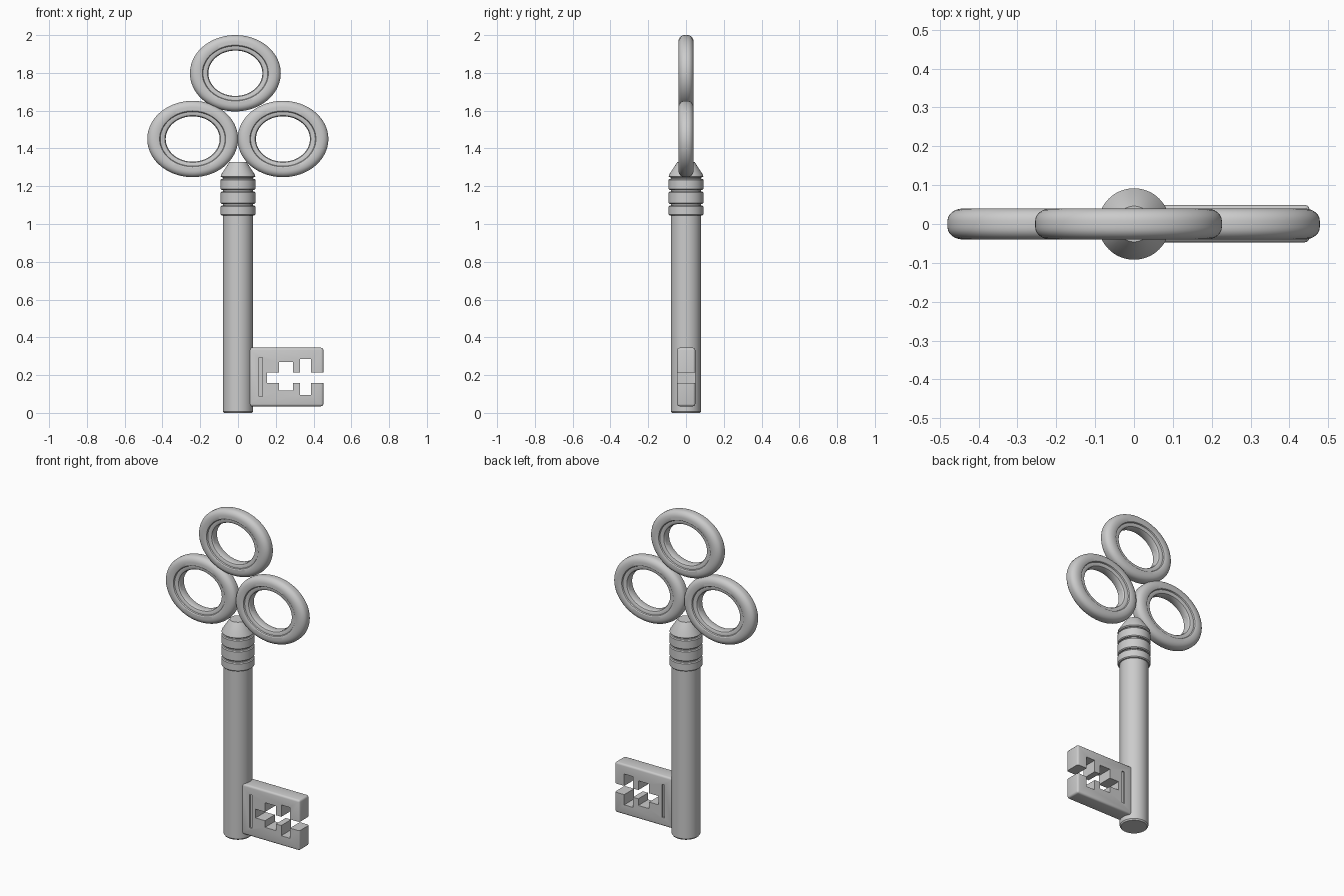
import bpy, bmesh, math

if "Cube" in bpy.data.objects:
    bpy.data.objects.remove(bpy.data.objects["Cube"])


def mesh_object(name, bm):
    bmesh.ops.recalc_face_normals(bm, faces=bm.faces)
    me = bpy.data.meshes.new(name)
    bm.to_mesh(me)
    bm.free()
    ob = bpy.data.objects.new(name, me)
    bpy.context.collection.objects.link(ob)
    return ob


def smooth(ob, angle=30):
    bpy.ops.object.select_all(action='DESELECT')
    ob.select_set(True)
    bpy.context.view_layer.objects.active = ob
    bpy.ops.object.shade_smooth_by_angle(angle=math.radians(angle))


def lathe(name, profile, place, closed, segs=64):
    """Sweep (radius, height) points round an axis; place() maps to xyz."""
    bm = bmesh.new()
    rows = []
    for i in range(segs):
        a = 2 * math.pi * i / segs
        rows.append([bm.verts.new(place(r * math.cos(a), r * math.sin(a), h))
                     for r, h in profile])
    n = len(profile)
    for i in range(segs):
        p, q = rows[i], rows[(i + 1) % segs]
        for j in range(n if closed else n - 1):
            k = (j + 1) % n
            bm.faces.new((p[j], q[j], q[k], p[k]))
    if not closed:
        bm.faces.new([r[0] for r in rows])
        bm.faces.new([r[-1] for r in rows])
    ob = mesh_object(name, bm)
    smooth(ob)
    return ob


def box(name, x0, x1, y0, y1, z0, z1):
    bm = bmesh.new()
    bmesh.ops.create_cube(bm, size=1)
    for v in bm.verts:
        v.co = ((x0 + x1) / 2 + v.co.x * (x1 - x0),
                (y0 + y1) / 2 + v.co.y * (y1 - y0),
                (z0 + z1) / 2 + v.co.z * (z1 - z0))
    return mesh_object(name, bm)


# Shaft with three collar bands and a conical cap
shaft = [(0.074, 0), (0.08, 0.008), (0.08, 1.045)]
for z0, z1 in ((1.045, 1.097), (1.106, 1.171), (1.18, 1.239)):
    shaft += [(0.087, z0), (0.092, z0 + 0.005), (0.092, z1 - 0.005),
              (0.087, z1), (0.08, z1 + 0.001), (0.08, z1 + 0.008)]
shaft += [(0.087, 1.248), (0.092, 1.252), (0.09, 1.26), (0.046, 1.328)]
lathe("shaft", shaft, lambda x, y, h: (x, y, h), False)

# Three oval bow rings: rounded outside, stepped inner lip
half = [(0.12, 0.018), (0.124, 0.026), (0.132, 0.03), (0.144, 0.03),
        (0.147, 0.037), (0.152, 0.04), (0.168, 0.04)]
half += [(0.168 + 0.034 * math.sin(t), 0.008 + 0.032 * math.cos(t))
         for t in [math.pi / 12 * k for k in range(1, 7)]]
ring = half + [(r, -h) for r, h in reversed(half)]
for name, cx, cz in (("bow_ring_top", -0.014, 1.798),
                     ("bow_ring_left", -0.24, 1.45),
                     ("bow_ring_right", 0.238, 1.45)):
    lathe(name, ring,
          lambda x, y, h, cx=cx, cz=cz: (cx + 1.19 * x, h, cz + y), True, 80)

# Bit plate with rounded edges
bit = box("bit", 0.05, 0.452, -0.047, 0.049, 0.035, 0.345)
bev = bit.modifiers.new("bevel", 'BEVEL')
bev.width = 0.012
bev.segments = 3

# Ward cutouts and the shallow groove on each face
cuts = [(0.153, 0.6, -0.2, 0.2, 0.159, 0.213),
        (0.217, 0.291, -0.2, 0.2, 0.118, 0.27),
        (0.328, 0.387, -0.2, 0.2, 0.096, 0.286),
        (0.112, 0.13, -0.2, -0.038, 0.088, 0.292),
        (0.112, 0.13, 0.04, 0.2, 0.088, 0.292)]
cutters = []
for c in cuts:
    cutter = box("ward_cutter", *c)
    cutter.hide_render = True
    mod = bit.modifiers.new("ward", 'BOOLEAN')
    mod.operation = 'DIFFERENCE'
    mod.solver = 'EXACT'
    mod.object = cutter
    cutters.append(cutter)
bpy.context.view_layer.objects.active = bit
for mod in list(bit.modifiers):
    bpy.ops.object.modifier_apply(modifier=mod.name)
for cutter in cutters:
    bpy.data.objects.remove(cutter)
smooth(bit, 35)
